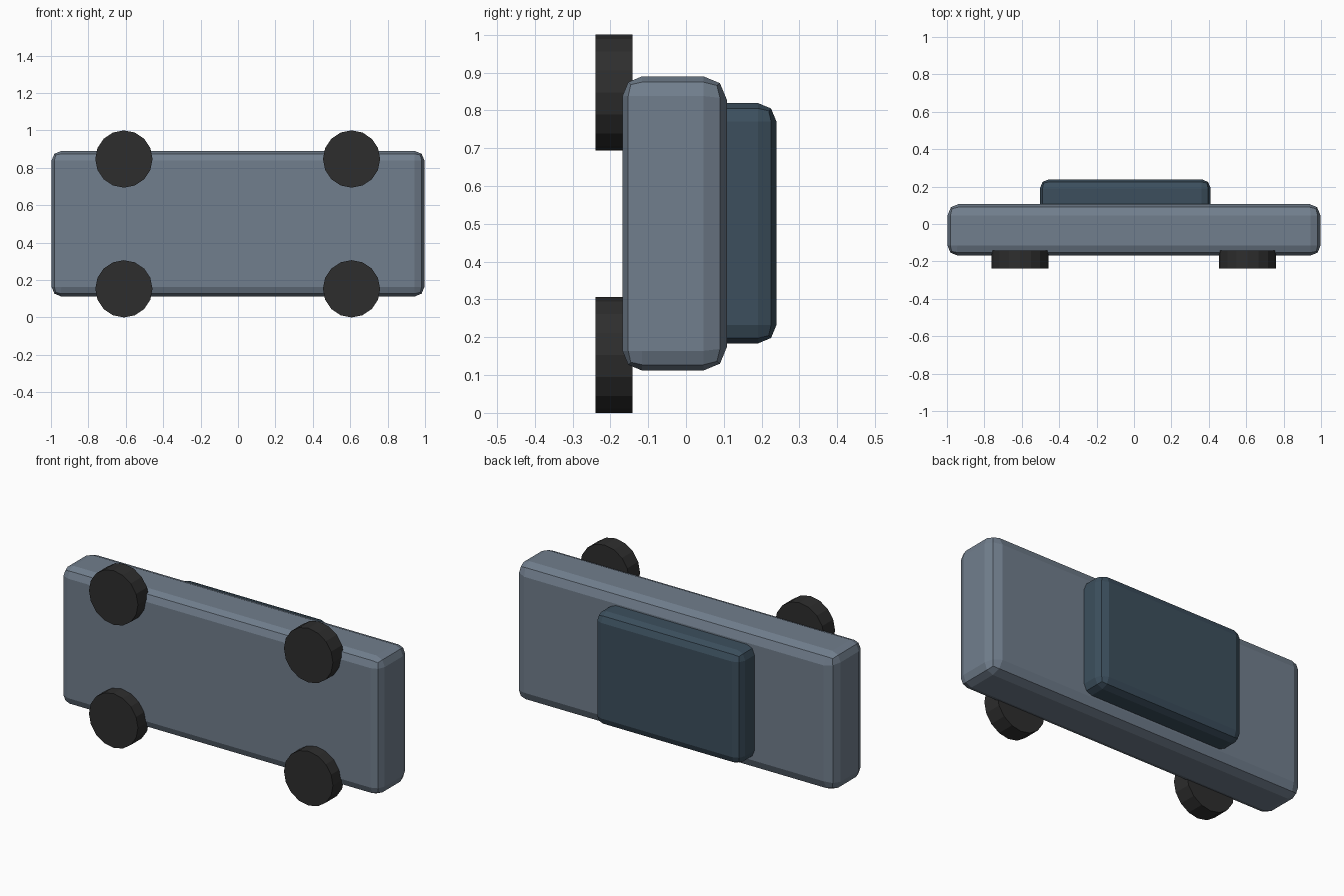
import bpy
import math

if "Cube" in bpy.data.objects:
    bpy.data.objects.remove(bpy.data.objects["Cube"])


def material(name, colour):
    m = bpy.data.materials.new(name)
    m.diffuse_color = (*colour, 1)
    m.use_nodes = True
    m.node_tree.nodes["Principled BSDF"].inputs["Base Color"].default_value = m.diffuse_color
    return m


PAINT = material("slate paint", (0.165, 0.209, 0.266))
GLASS = material("dark blue glass", (0.045, 0.078, 0.11))
RUBBER = material("black rubber", (0.027, 0.027, 0.027))


def rounded_box(name, lo, hi, mat, width, back_width):
    """Box with two-segment bevels; edges of the +y face use back_width."""
    bpy.ops.mesh.primitive_cube_add(
        size=1, location=[(a + b) / 2 for a, b in zip(lo, hi)])
    ob = bpy.context.object
    ob.name = name
    ob.scale = [b - a for a, b in zip(lo, hi)]
    bpy.ops.object.transform_apply(location=False, rotation=False, scale=True)
    ob.data.materials.append(mat)
    biggest = max(width, back_width)
    weights = ob.data.attributes.new("bevel_weight_edge", 'FLOAT', 'EDGE')
    for e in ob.data.edges:
        on_back = all(ob.data.vertices[v].co.y > 0 for v in e.vertices)
        weights.data[e.index].value = (back_width if on_back else width) / biggest
    bevel = ob.modifiers.new("rounded edges", 'BEVEL')
    bevel.limit_method = 'WEIGHT'
    bevel.width = biggest
    bevel.segments = 2
    return ob


# Main body slab and the cabin on its back face
rounded_box("body", (-0.997, -0.168, 0.112), (0.997, 0.108, 0.89), PAINT, 0.052, 0.062)
rounded_box("cabin", (-0.503, 0.0, 0.184), (0.41, 0.239, 0.819), GLASS, 0.048, 0.048)

# Four wheels with axles along y
for x, side in ((-0.61, "rear"), (0.607, "front")):
    for z, level in ((0.153, "lower"), (0.847, "upper")):
        bpy.ops.mesh.primitive_cylinder_add(
            vertices=16, radius=0.153, depth=0.098,
            location=(x, -0.19, z), rotation=(math.pi / 2, 0, 0))
        wheel = bpy.context.object
        wheel.name = f"{side}_{level}_wheel"
        wheel.data.materials.append(RUBBER)
